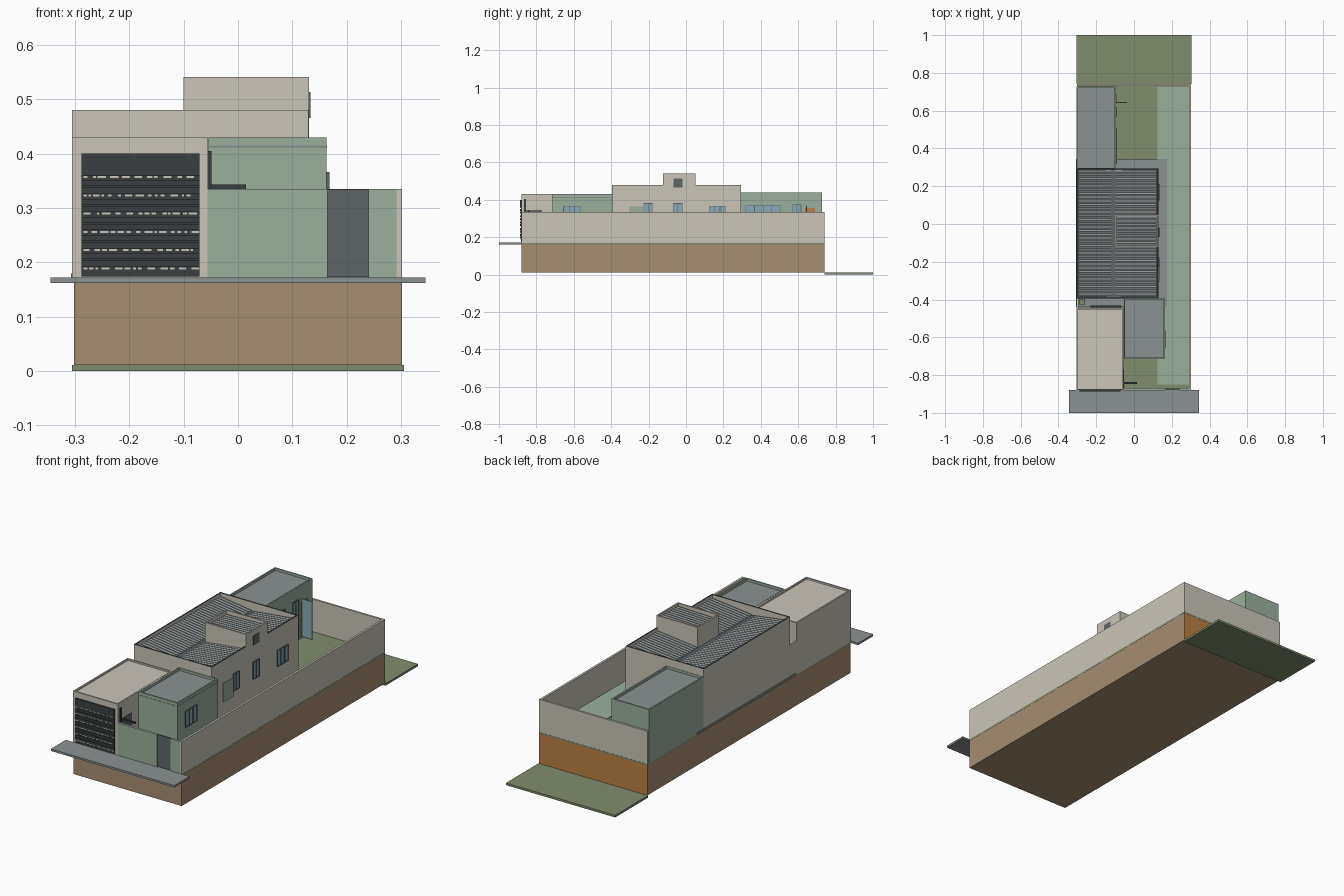
import bpy, bmesh, random

random.seed(4)
cube = bpy.data.objects.get("Cube")
if cube:
    bpy.data.objects.remove(cube, do_unlink=True)


def material(name, rgb):
    lin = [(c / 255 / 12.92) if c < 11 else ((c / 255 + 0.055) / 1.055) ** 2.4 for c in rgb]
    m = bpy.data.materials.new(name)
    m.use_nodes = True
    m.diffuse_color = (*lin, 1)
    m.node_tree.nodes["Principled BSDF"].inputs["Base Color"].default_value = (*lin, 1)
    return m


BEIGE = material("beige plaster", (202, 197, 185))
GREEN = material("sage paint", (155, 176, 158))
TAN = material("tan earth", (165, 142, 115))
OCHRE = material("ochre earth", (188, 128, 66))
GRASS = material("grass", (128, 141, 110))
GREY = material("concrete grey", (139, 145, 145))
DARK = material("charcoal metal", (58, 63, 65))
SLATE = material("slate metal", (94, 102, 104))
GLASS = material("pale blue glass", (136, 170, 182))


def finish(name, bm, *mats):
    bmesh.ops.recalc_face_normals(bm, faces=bm.faces)
    me = bpy.data.meshes.new(name)
    bm.to_mesh(me)
    bm.free()
    for m in mats:
        me.materials.append(m)
    ob = bpy.data.objects.new(name, me)
    bpy.context.collection.objects.link(ob)
    return ob


def add_box(bm, xs, ys, zs):
    vs = bmesh.ops.create_cube(bm, size=1)["verts"]
    for v in vs:
        v.co = [r[0] if c < 0 else r[1] for c, r in zip(v.co, (xs, ys, zs))]
    return vs


def box(name, xs, ys, zs, mat):
    bm = bmesh.new()
    add_box(bm, xs, ys, zs)
    return finish(name, bm, mat)


def parapet_block(name, xs, ys, zs, wall, roof, rim=0.01, depth=0.012, cap=None):
    """Solid volume whose top is inset and sunk to leave a parapet."""
    bm = bmesh.new()
    add_box(bm, xs, ys, zs)
    bm.normal_update()
    top = max(bm.faces, key=lambda f: f.calc_center_median().z)
    ring = bmesh.ops.inset_region(bm, faces=[top], thickness=rim)["faces"]
    for f in ring:
        f.material_index = 2
    new = bmesh.ops.extrude_discrete_faces(bm, faces=[top])["faces"][0]
    new.material_index = 1
    bmesh.ops.translate(bm, vec=(0, 0, -depth), verts=new.verts)
    # inner sides keep the wall colour
    for e in new.edges:
        for f in e.link_faces:
            if f is not new:
                f.material_index = 0
    return finish(name, bm, wall, roof, cap or wall)


def ribbed_roof(name, xs, ys, z_at, ribs):
    """Corrugated sheet with ribs running along x."""
    bm = bmesh.new()
    rows = []
    for i in range(ribs * 2 + 1):
        y = ys[0] + (ys[1] - ys[0]) * i / (ribs * 2)
        rows.append([bm.verts.new((x, y, z + 0.004 * (i % 2))) for x, z in zip(xs, z_at)])
    for a, b in zip(rows, rows[1:]):
        bm.faces.new((a[0], a[1], b[1], b[0]))
    return finish(name, bm, GREY)


def window(name, x, ys, zs, panes=2):
    """Framed glazing on a wall facing +x."""
    box(name + "_glass", (x - 0.002, x + 0.002), ys, zs, GLASS)
    bm = bmesh.new()
    w = 0.003
    out = (x - 0.002, x + 0.005)
    for i in range(panes + 1):
        y = ys[0] + (ys[1] - ys[0]) * i / panes
        add_box(bm, out, (y - w / 2, y + w / 2), zs)
    for z in zs:
        add_box(bm, out, ys, (z - w / 2, z + w / 2))
    finish(name + "_frame", bm, SLATE)


# Ground: earth block, lawn, pavements
earth = box("earth_block", (-0.302, 0.302), (-0.88, 0.74), (0.011, 0.163), TAN)
earth.data.materials.append(OCHRE)
for p in earth.data.polygons:
    if p.normal.y > 0.9:
        p.material_index = 1
box("lawn", (-0.3025, 0.3025), (-0.8795, 0.7405), (0.162, 0.17), GRASS)
box("rear_lawn", (-0.305, 0.305), (0.74, 1.0), (0, 0.011), GRASS)
box("front_pavement", (-0.345, 0.345), (-1.0, -0.88), (0.162, 0.172), GREY)
box("side_paving", (0.125, 0.291), (-0.85, 0.725), (0.165, 0.174), GREEN)
box("house_apron", (-0.307, 0.175), (-0.44, 0.345), (0.168, 0.179), GREY)

# Boundary walls
box("right_wall", (0.291, 0.302), (-0.88, 0.74), (0.17, 0.335), BEIGE)
box("back_wall", (-0.302, 0.2915), (0.73, 0.74), (0.17, 0.3345), BEIGE)
box("left_court_wall", (-0.304, -0.294), (-0.446, -0.39), (0.17, 0.335), BEIGE)
box("front_fence_wide", (-0.056, 0.165), (-0.8805, -0.868), (0.17, 0.335), GREEN)
box("front_fence_narrow", (0.24, 0.2915), (-0.8805, -0.868), (0.17, 0.3345), GREEN)
box("entry_door", (0.165, 0.24), (-0.877, -0.87), (0.173, 0.334), SLATE)

# Garage
parapet_block("garage", (-0.305, -0.055), (-0.88, -0.445), (0.168, 0.43), BEIGE, BEIGE, depth=0.008)
box("gate_panel", (-0.288, -0.071), (-0.883, -0.878), (0.174, 0.4), DARK)
slats, gaps = bmesh.new(), bmesh.new()
for i in range(6):
    z = 0.187 + i * 0.0336
    add_box(slats, (-0.288, -0.071), (-0.887, -0.882), (z + 0.005, z + 0.016))
    add_box(slats, (-0.288, -0.071), (-0.887, -0.882), (z + 0.019, z + 0.029))
    x = -0.284
    while x < -0.085:
        w = random.uniform(0.004, 0.016)
        add_box(gaps, (x, x + w), (-0.8845, -0.882), (z, z + 0.0035))
        x += w + random.uniform(0.002, 0.012)
finish("gate_slats", slats, DARK)
finish("gate_gaps", gaps, BEIGE)
box("gate_header", (-0.288, -0.071), (-0.887, -0.882), (0.364, 0.4), DARK)
box("garage_side_opening", (-0.056, -0.053), (-0.855, -0.77), (0.2, 0.345), SLATE)
box("bracket_post", (-0.055, -0.049), (-0.866, -0.856), (0.335, 0.405), DARK)
box("bracket_arm", (-0.055, 0.015), (-0.846, -0.836), (0.335, 0.343), DARK)

# Front room
parapet_block("front_room", (-0.054, 0.163), (-0.715, -0.392), (0.168, 0.43), GREEN, GREY)
box("front_room_band", (-0.0535, 0.1638), (-0.7158, -0.393), (0.410, 0.415), GREY)
window("front_room_window", 0.163, (-0.655, -0.565), (0.285, 0.365), 3)

# Main house
parapet_block("main_house", (-0.305, 0.13), (-0.395, 0.295), (0.168, 0.48),
              BEIGE, SLATE, depth=0.045, cap=DARK)
ribbed_roof("left_roof", (-0.295, -0.122), (-0.385, 0.285), (0.464, 0.44), 34)
ribbed_roof("right_roof", (-0.1, 0.12), (-0.385, 0.285), (0.44, 0.464), 34)
box("roof_gutter", (-0.122, -0.1), (-0.385, 0.285), (0.43, 0.438), SLATE)
box("court_ledge", (-0.23, -0.07), (-0.443, -0.432), (0.36, 0.37), DARK)
box("court_planter", (-0.292, -0.26), (-0.425, -0.4), (0.178, 0.21), GRASS)
box("side_panel", (0.129, 0.134), (-0.305, -0.229), (0.27, 0.365), GREEN)
window("bath_window", 0.13, (-0.225, -0.18), (0.295, 0.38))
window("middle_window", 0.13, (-0.067, -0.02), (0.295, 0.38))
window("bedroom_window", 0.13, (0.125, 0.21), (0.285, 0.365), 3)

# Water tank tower
parapet_block("tower", (-0.1, 0.1305), (-0.122, 0.05), (0.42, 0.541), BEIGE, GREY, depth=0.02)
ribbed_roof("tower_roof", (-0.09, 0.12), (-0.112, 0.04), (0.522, 0.528), 8)
box("tower_vent", (0.129, 0.133), (-0.067, -0.02), (0.465, 0.513), SLATE)

# Rear room with open door
parapet_block("rear_room", (-0.304, -0.095), (0.29, 0.728), (0.168, 0.44), GREEN, GREY)
window("rear_window", -0.095, (0.32, 0.505), (0.24, 0.37), 4)
window("rear_glazed_door", -0.095, (0.57, 0.615), (0.18, 0.375))
box("rear_doorway", (-0.096, -0.092), (0.636, 0.69), (0.18, 0.355), OCHRE)
box("open_door_leaf", (-0.095, -0.036), (0.641, 0.646), (0.18, 0.37), GLASS)
